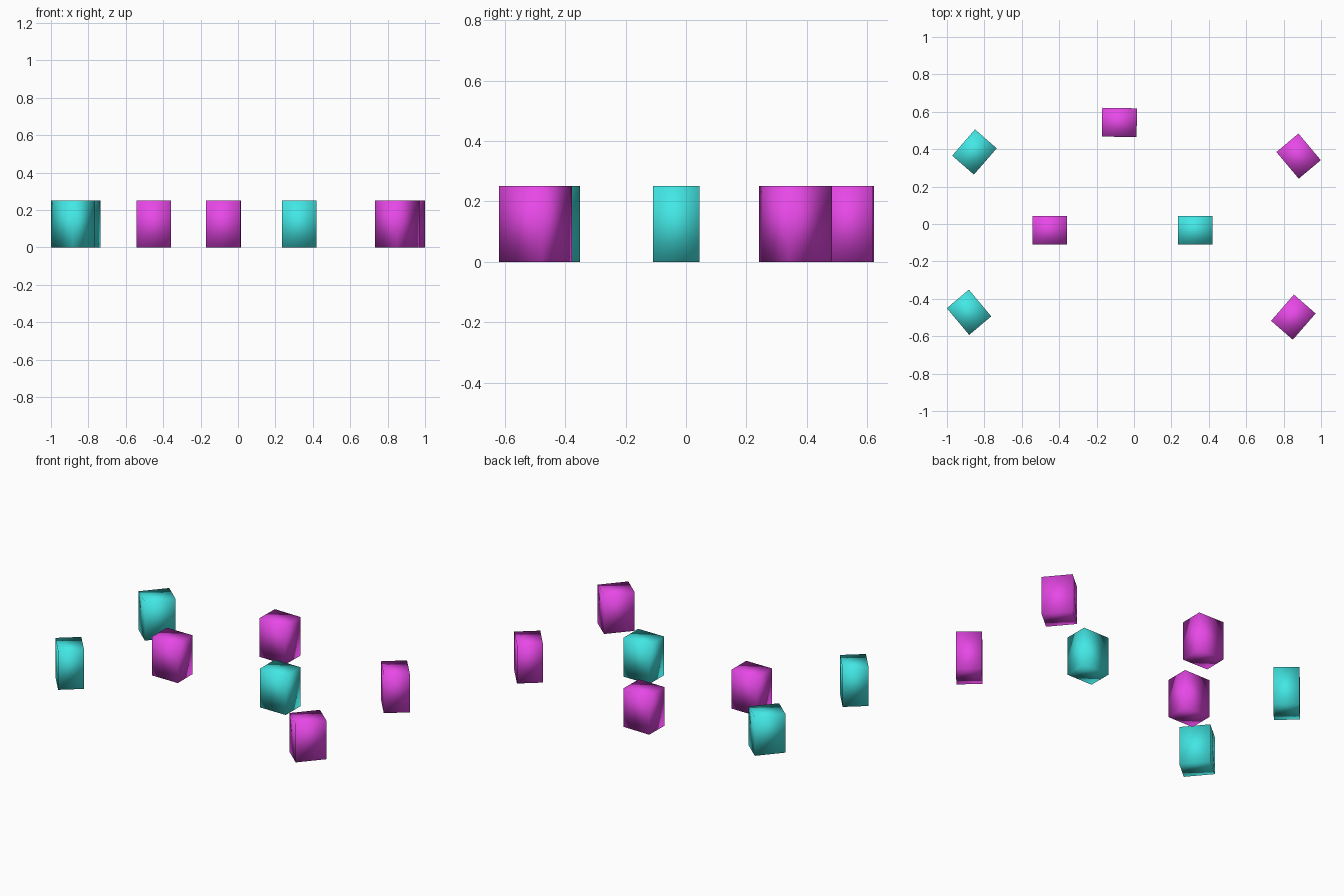
import bpy
import math

if "Cube" in bpy.data.objects:
    bpy.data.objects.remove(bpy.data.objects["Cube"])


def material(name, color):
    m = bpy.data.materials.new(name)
    m.diffuse_color = (*color, 1)
    m.use_nodes = True
    m.node_tree.nodes["Principled BSDF"].inputs["Base Color"].default_value = m.diffuse_color
    return m


magenta = material("magenta", (0.8, 0.065, 0.8))
cyan = material("cyan", (0.055, 0.8, 0.78))

SIZE = (0.186, 0.154, 0.252)

# name, x, y, turn about z in degrees, colour
blocks = [
    ("back_block", -0.078, 0.543, -1, magenta),
    ("centre_left_block", -0.450, -0.033, 0, magenta),
    ("centre_right_block", 0.328, -0.033, 0, cyan),
    ("back_left_block", -0.853, 0.385, 49, cyan),
    ("back_right_block", 0.880, 0.363, -50, magenta),
    ("front_left_block", -0.882, -0.472, -50, cyan),
    ("front_right_block", 0.852, -0.498, 49, magenta),
]

# Upright blocks standing on the ground, softly shaded
for name, x, y, turn, mat in blocks:
    bpy.ops.mesh.primitive_cube_add(size=1, location=(x, y, SIZE[2] / 2),
                                    rotation=(0, 0, math.radians(turn)))
    block = bpy.context.object
    block.name = name
    block.scale = SIZE
    bpy.ops.object.transform_apply(location=False, rotation=False, scale=True)
    block.data.materials.append(mat)
    bpy.ops.object.shade_smooth()
